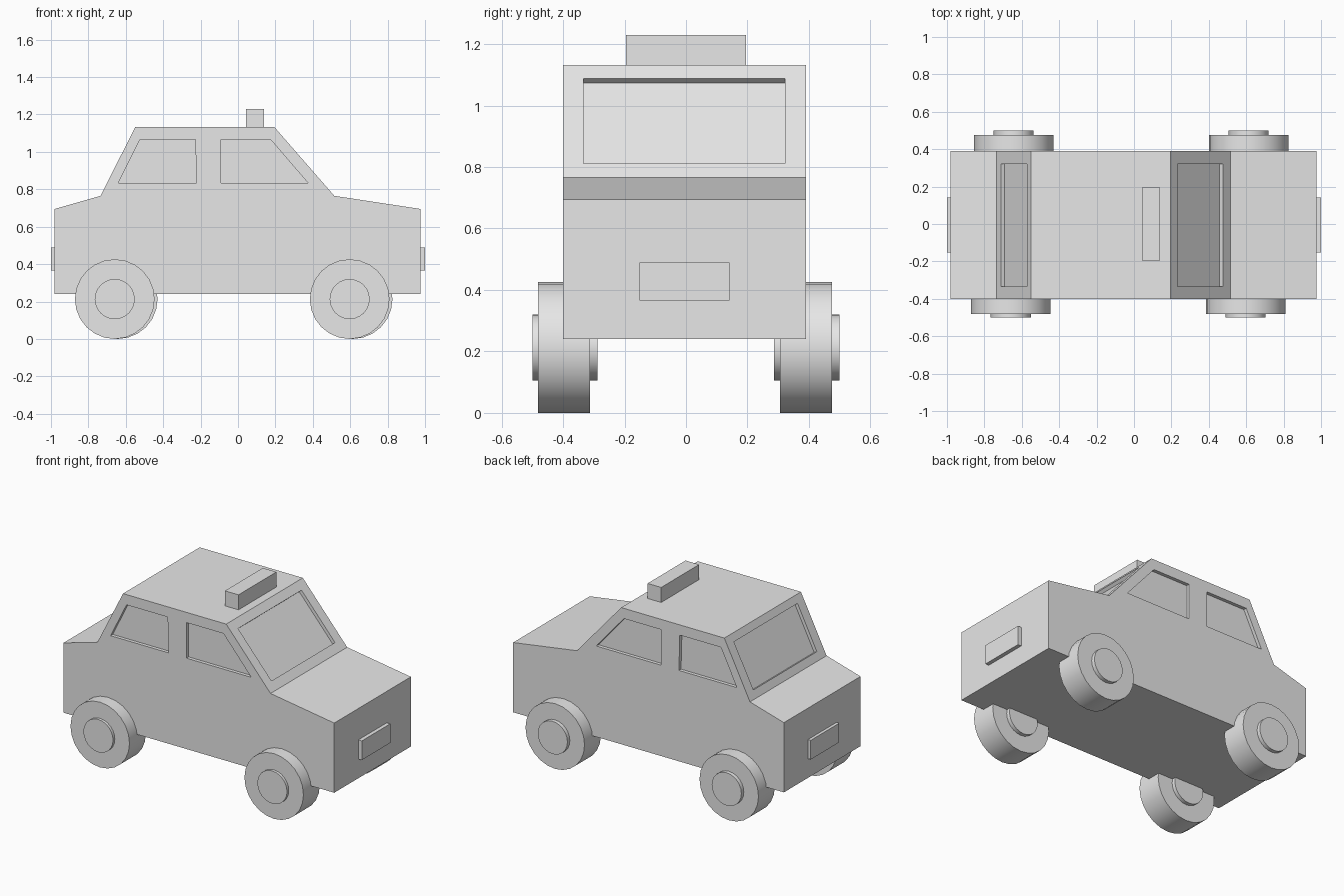
import bpy
import bmesh
import math
from mathutils import Vector, Matrix

if "Cube" in bpy.data.objects:
    bpy.data.objects.remove(bpy.data.objects["Cube"], do_unlink=True)

grey = bpy.data.materials.new("plain_grey")
grey.use_nodes = True
GREY = (0.8, 0.8, 0.8, 1)
grey.diffuse_color = GREY
grey.node_tree.nodes["Principled BSDF"].inputs["Base Color"].default_value = GREY


def finish(name, bm):
    bmesh.ops.recalc_face_normals(bm, faces=bm.faces)
    mesh = bpy.data.meshes.new(name)
    bm.to_mesh(mesh)
    bm.free()
    mesh.materials.append(grey)
    obj = bpy.data.objects.new(name, mesh)
    bpy.context.collection.objects.link(obj)
    return obj


def prism(name, profile, y0, y1):
    """Extrude an (x, z) profile along y."""
    bm = bmesh.new()
    face = bm.faces.new([bm.verts.new((x, y0, z)) for x, z in profile])
    new = bmesh.ops.extrude_face_region(bm, geom=[face])["geom"]
    verts = [v for v in new if isinstance(v, bmesh.types.BMVert)]
    bmesh.ops.translate(bm, verts=verts, vec=(0, y1 - y0, 0))
    return finish(name, bm)


def box(name, x0, x1, y0, y1, z0, z1):
    return prism(name, [(x0, z0), (x1, z0), (x1, z1), (x0, z1)], y0, y1)


def cut(target, cutter):
    cutter.hide_render = True
    mod = target.modifiers.new("recess", "BOOLEAN")
    mod.operation = "DIFFERENCE"
    mod.solver = "EXACT"
    mod.object = cutter
    bpy.context.view_layer.objects.active = target
    bpy.ops.object.modifier_apply(modifier=mod.name)
    bpy.data.objects.remove(cutter, do_unlink=True)


# Car body
RIGHT, LEFT, DEPTH = -0.4, 0.39, 0.022
hood_end, roof_front = Vector((0.515, 0.765)), Vector((0.195, 1.132))
trunk_end, roof_back = Vector((-0.735, 0.765)), Vector((-0.55, 1.132))
body = prism("car_body", [(-0.98, 0.24), (0.975, 0.24), (0.975, 0.695), hood_end,
                          roof_front, roof_back, trunk_end, (-0.98, 0.695)], RIGHT, LEFT)

# Recessed side windows
rear_window = [(-0.64, 0.833), (-0.222, 0.833), (-0.228, 1.065), (-0.525, 1.065)]
front_window = [(-0.092, 0.833), (0.375, 0.833), (0.175, 1.065), (-0.092, 1.065)]
for profile in (rear_window, front_window):
    cut(body, prism("window_cutter", profile, RIGHT - 0.1, RIGHT + DEPTH))
    cut(body, prism("window_cutter", profile, LEFT - DEPTH, LEFT + 0.1))

# Recessed windscreen and back window, cut square to their slopes
for low, high, side in ((hood_end, roof_front, 1), (trunk_end, roof_back, -1)):
    slope = high - low
    out = Vector((slope.y, -slope.x)).normalized() * side
    a, b = low + slope * 0.125, low + slope * 0.88
    cut(body, prism("screen_cutter", [a - out * DEPTH, b - out * DEPTH,
                                      b + out * 0.1, a + out * 0.1], -0.333, 0.322))

# Roof light and number plates
box("roof_light", 0.042, 0.14, -0.195, 0.196, 1.12, 1.23)
box("front_plate", 0.96, 1.0, -0.152, 0.142, 0.365, 0.49)
box("back_plate", -1.0, -0.96, -0.152, 0.142, 0.365, 0.49)


# Wheels
def disc(name, x, y0, y1, radius):
    bm = bmesh.new()
    place = Matrix.Translation((x, (y0 + y1) / 2, 0.213)) @ Matrix.Rotation(math.pi / 2, 4, "X")
    bmesh.ops.create_cone(bm, cap_ends=True, segments=24, radius1=radius, radius2=radius,
                          depth=y1 - y0, matrix=place)
    obj = finish(name, bm)
    bpy.ops.object.select_all(action="DESELECT")
    obj.select_set(True)
    bpy.context.view_layer.objects.active = obj
    bpy.ops.object.shade_smooth_by_angle(angle=math.radians(40))


for side, tyre, hub, shift in (("right", (-0.482, -0.313), (-0.5, -0.288), -0.008),
                               ("left", (0.306, 0.475), (0.287, 0.5), 0.008)):
    for end, x in (("back", -0.651), ("front", 0.605)):
        disc(f"{end}_{side}_tyre", x + shift, *tyre, 0.213)
        disc(f"{end}_{side}_hub", x + shift, *hub, 0.107)
